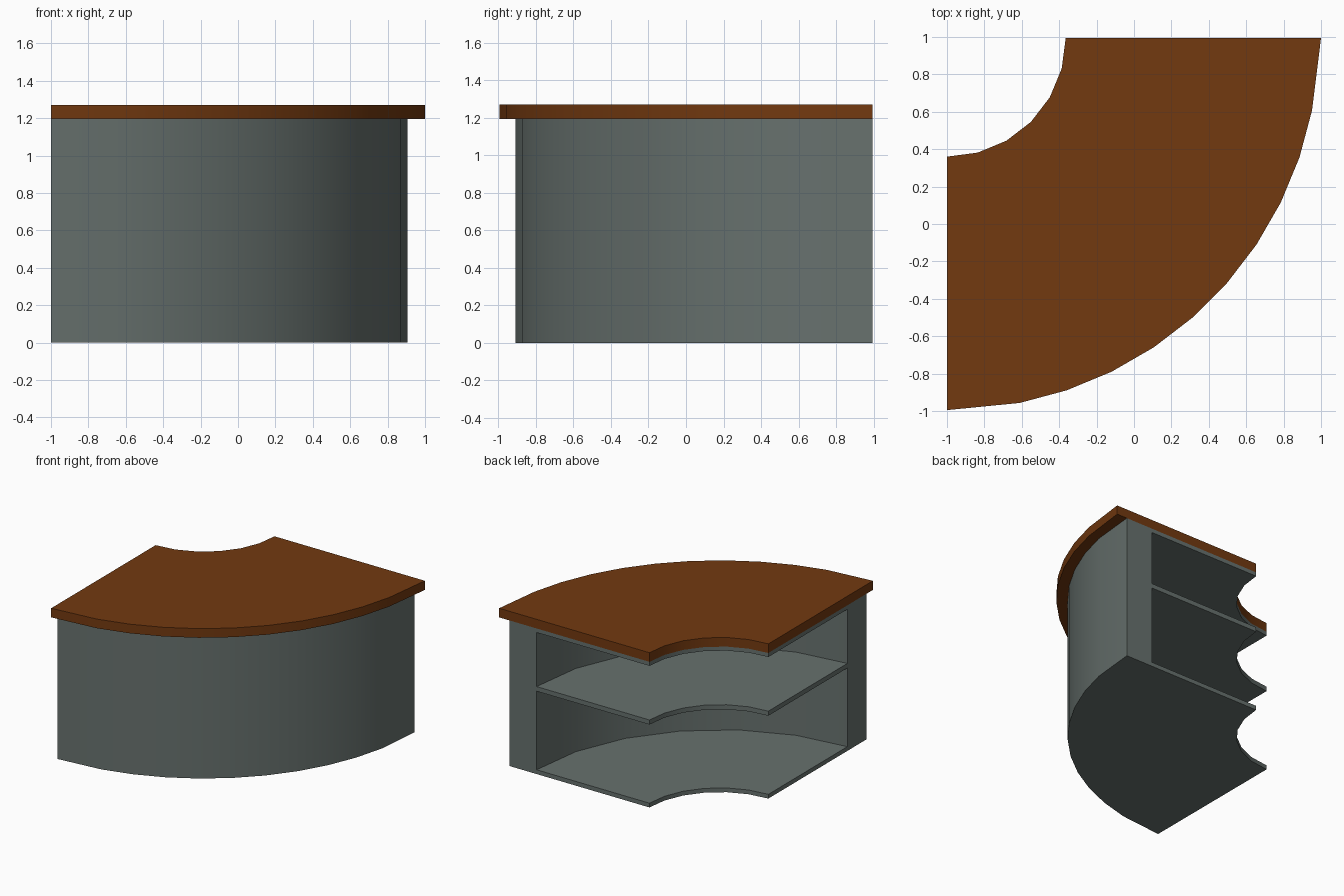
import bpy, bmesh
from math import radians, sin, cos

if "Cube" in bpy.data.objects:
    bpy.data.objects.remove(bpy.data.objects["Cube"])

CX, CY = -1.0, 0.995            # shared centre of all arcs
INNER, BODY, TOP, CAVITY = 0.635, 1.905, 1.99, 1.66
BODY_H, TOTAL_H = 1.195, 1.27
FINE = [0] + [11.25 + 7.5 * i for i in range(10)] + [90]
COARSE = [15 * i for i in range(7)]


def material(name, color):
    m = bpy.data.materials.new(name)
    m.use_nodes = True
    m.diffuse_color = color
    bsdf = m.node_tree.nodes["Principled BSDF"]
    bsdf.inputs["Base Color"].default_value = color
    bsdf.inputs["Roughness"].default_value = 0.8
    return m


def arc(r, angles):
    """Points in the quarter, from the +x end round to the -y end."""
    return [(CX + r * cos(radians(a)), CY - r * sin(radians(a))) for a in angles]


def slab(name, outline, z0, z1, mat):
    """Extrude a flat outline between two heights."""
    bm = bmesh.new()
    face = bm.faces.new([bm.verts.new((x, y, z0)) for x, y in outline])
    ext = bmesh.ops.extrude_face_region(bm, geom=[face])
    up = [v for v in ext["geom"] if isinstance(v, bmesh.types.BMVert)]
    bmesh.ops.translate(bm, vec=(0, 0, z1 - z0), verts=up)
    bmesh.ops.recalc_face_normals(bm, faces=bm.faces)
    mesh = bpy.data.meshes.new(name)
    bm.to_mesh(mesh)
    bm.free()
    mesh.materials.append(mat)
    ob = bpy.data.objects.new(name, mesh)
    bpy.context.collection.objects.link(ob)
    return ob


def activate(ob):
    bpy.ops.object.select_all(action="DESELECT")
    ob.select_set(True)
    bpy.context.view_layer.objects.active = ob


grey = material("grey_paint", (0.135, 0.165, 0.155, 1))
wood = material("brown_wood", (0.17, 0.041, 0.005, 1))

# Curved cabinet body
notch = arc(INNER, COARSE)[::-1]
body = slab("counter_body", arc(BODY, FINE) + notch, 0, BODY_H, grey)

# Two open compartments, leaving floor, shelf and upper panel
out = 0.2
opening = arc(CAVITY, COARSE) + [
    (CX - out, CY - CAVITY), (CX - out, CY + out), (CX + CAVITY, CY + out)]
for z0, z1 in ((0.035, 0.68), (0.718, 1.162)):
    cutter = slab("compartment_cutter", opening, z0, z1, grey)
    cutter.hide_render = True
    mod = body.modifiers.new("compartment", "BOOLEAN")
    mod.operation, mod.solver, mod.object = "DIFFERENCE", "EXACT", cutter
    activate(body)
    bpy.ops.object.modifier_apply(modifier=mod.name)
    bpy.data.objects.remove(cutter)

# Overhanging worktop
rim = arc(TOP, FINE)
rim[0] = (1.0, CY)
worktop = slab("worktop", rim + notch, BODY_H, TOTAL_H, wood)

for ob in (body, worktop):
    activate(ob)
    bpy.ops.object.shade_smooth_by_angle(angle=radians(30))
